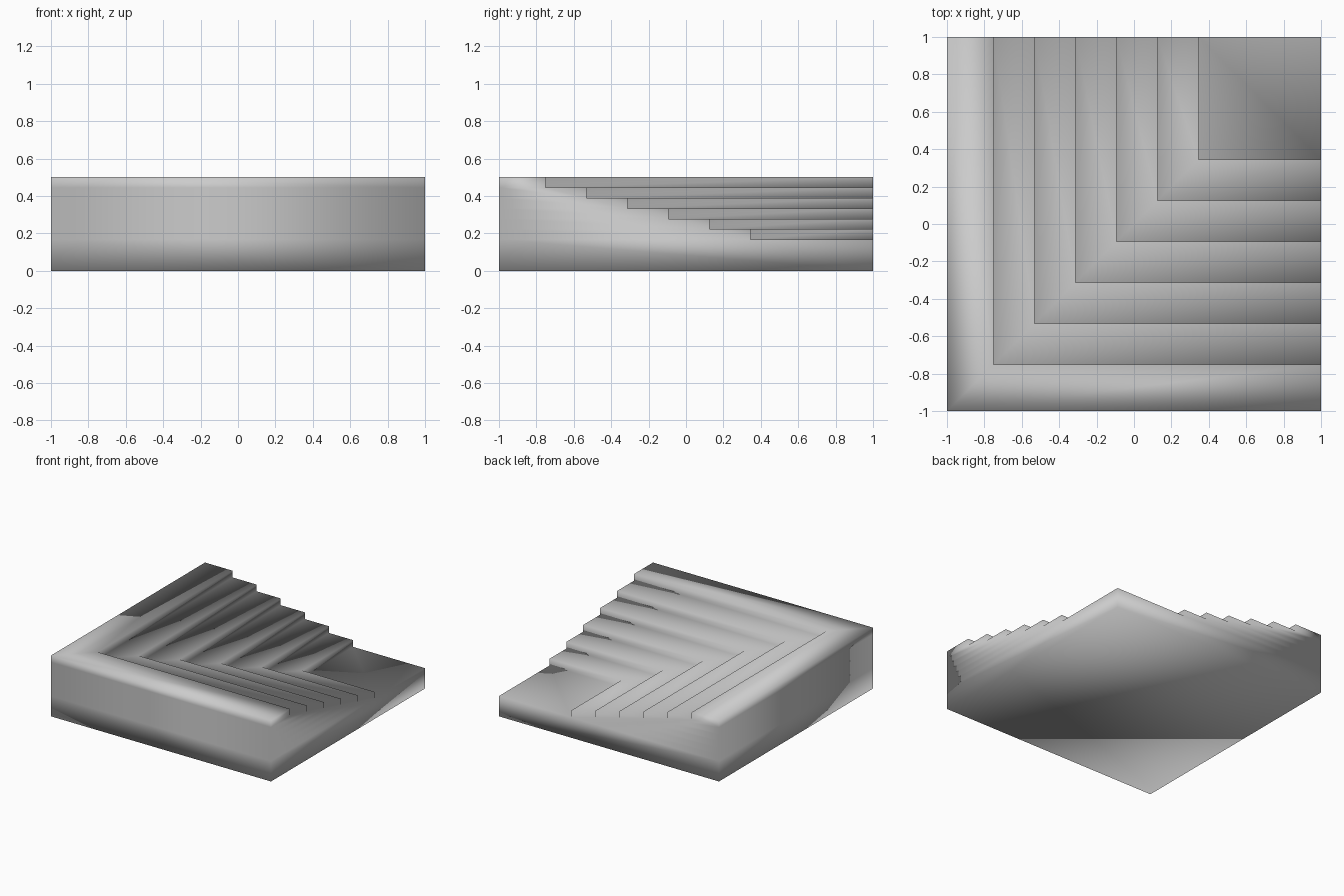
import bpy, bmesh

if "Cube" in bpy.data.objects:
    bpy.data.objects.remove(bpy.data.objects["Cube"])

STEPS = 6
edges = [-0.75 + 0.219 * k for k in range(STEPS)]             # riser positions
levels = [0.5 - 0.0555 * k for k in range(STEPS + 1)]         # tread heights

bm = bmesh.new()
cache = {}


def vert(p):
    key = tuple(round(c, 4) for c in p)
    if key not in cache:
        cache[key] = bm.verts.new(key)
    return cache[key]


def face(*pts):
    bm.faces.new([vert(p) for p in pts])


def ring(e, z):
    """L-shaped line: back end, corner, right end."""
    return [(e, 1, z), (e, e, z), (1, e, z)]


def band(r1, r2):
    """Two mitred faces joining a pair of L-shaped lines."""
    for i in range(2):
        face(r1[i], r1[i + 1], r2[i + 1], r2[i])


for k in range(STEPS):
    hi, lo, e = levels[k], levels[k + 1], edges[k]
    prev = edges[k - 1] if k else -1
    band(ring(prev, hi), ring(e, hi))      # tread
    band(ring(e, hi), ring(e, lo))         # riser
    band(ring(-1, hi), ring(-1, lo))       # outer wall
    for i in (0, 2):                       # stepped end walls
        pts = [ring(-1, lo)[i], ring(e, lo)[i], ring(e, hi)[i]]
        if k:
            pts.append(ring(prev, hi)[i])
        face(*pts, ring(-1, hi)[i])

# Lowest landing, base walls and underside
low, last = levels[-1], edges[-1]
face(*ring(last, low), (1, 1, low))
band(ring(-1, low), ring(-1, 0))
for i in (0, 2):
    face(ring(-1, 0)[i], (1, 1, 0), (1, 1, low), ring(last, low)[i], ring(-1, low)[i])
face(*ring(-1, 0), (1, 1, 0))

bmesh.ops.recalc_face_normals(bm, faces=bm.faces[:])
for f in bm.faces:
    f.smooth = True                        # soft shading across the whole block

mesh = bpy.data.meshes.new("corner_stairs")
bm.to_mesh(mesh)
bm.free()
stairs = bpy.data.objects.new("corner_stairs", mesh)
bpy.context.collection.objects.link(stairs)
